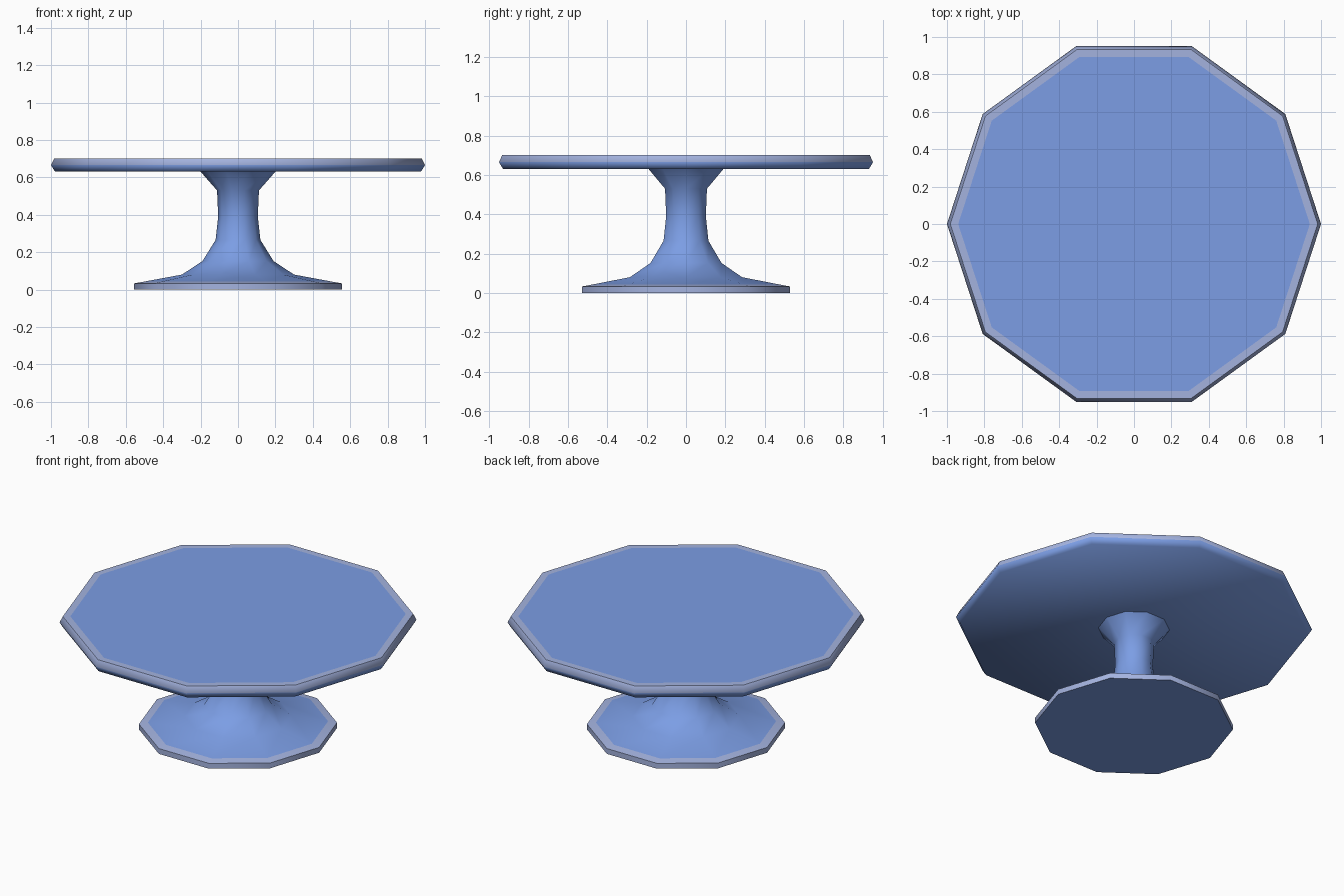
import bpy, bmesh, math

if "Cube" in bpy.data.objects:
    bpy.data.objects.remove(bpy.data.objects["Cube"])

SIDES = 10


def material(name, rgb):
    m = bpy.data.materials.new(name)
    m.diffuse_color = (*rgb, 1)
    m.use_nodes = True
    m.node_tree.nodes["Principled BSDF"].inputs["Base Color"].default_value = m.diffuse_color
    return m


blue = material("glazed blue", (0.20, 0.34, 0.78))
pale = material("pale rim blue", (0.37, 0.45, 0.74))


def turned(name, profile, pale_bands, angle):
    """Ten-sided lathe of (radius, z) rings, bottom to top, closed by caps."""
    bm = bmesh.new()
    rings = [[bm.verts.new((r * math.cos(2 * math.pi * i / SIDES),
                            r * math.sin(2 * math.pi * i / SIDES), z))
              for i in range(SIDES)] for r, z in profile]
    for k, (a, b) in enumerate(zip(rings, rings[1:])):
        for i in range(SIDES):
            j = (i + 1) % SIDES
            f = bm.faces.new((a[i], a[j], b[j], b[i]))
            f.material_index = int(k in pale_bands)
    bm.faces.new(rings[0][::-1])
    bm.faces.new(rings[-1])
    mesh = bpy.data.meshes.new(name)
    bm.to_mesh(mesh)
    bm.free()
    mesh.materials.append(blue)
    mesh.materials.append(pale)
    ob = bpy.data.objects.new(name, mesh)
    bpy.context.collection.objects.link(ob)
    bpy.ops.object.select_all(action='DESELECT')
    ob.select_set(True)
    bpy.context.view_layer.objects.active = ob
    bpy.ops.object.shade_smooth_by_angle(angle=math.radians(angle))


# foot and flared stem, with a pale band round the foot edge
turned("pedestal",
       [(0.555, 0), (0.555, 0.033), (0.505, 0.042), (0.30, 0.08),
        (0.19, 0.152), (0.12, 0.265), (0.106, 0.39), (0.112, 0.53),
        (0.20, 0.63)], {0, 1}, 40)

# plate with a bevelled edge and a pale border on top
turned("plate",
       [(0.978, 0.63), (1.0, 0.665), (0.982, 0.702), (0.94, 0.702)],
       {1, 2}, 65)
